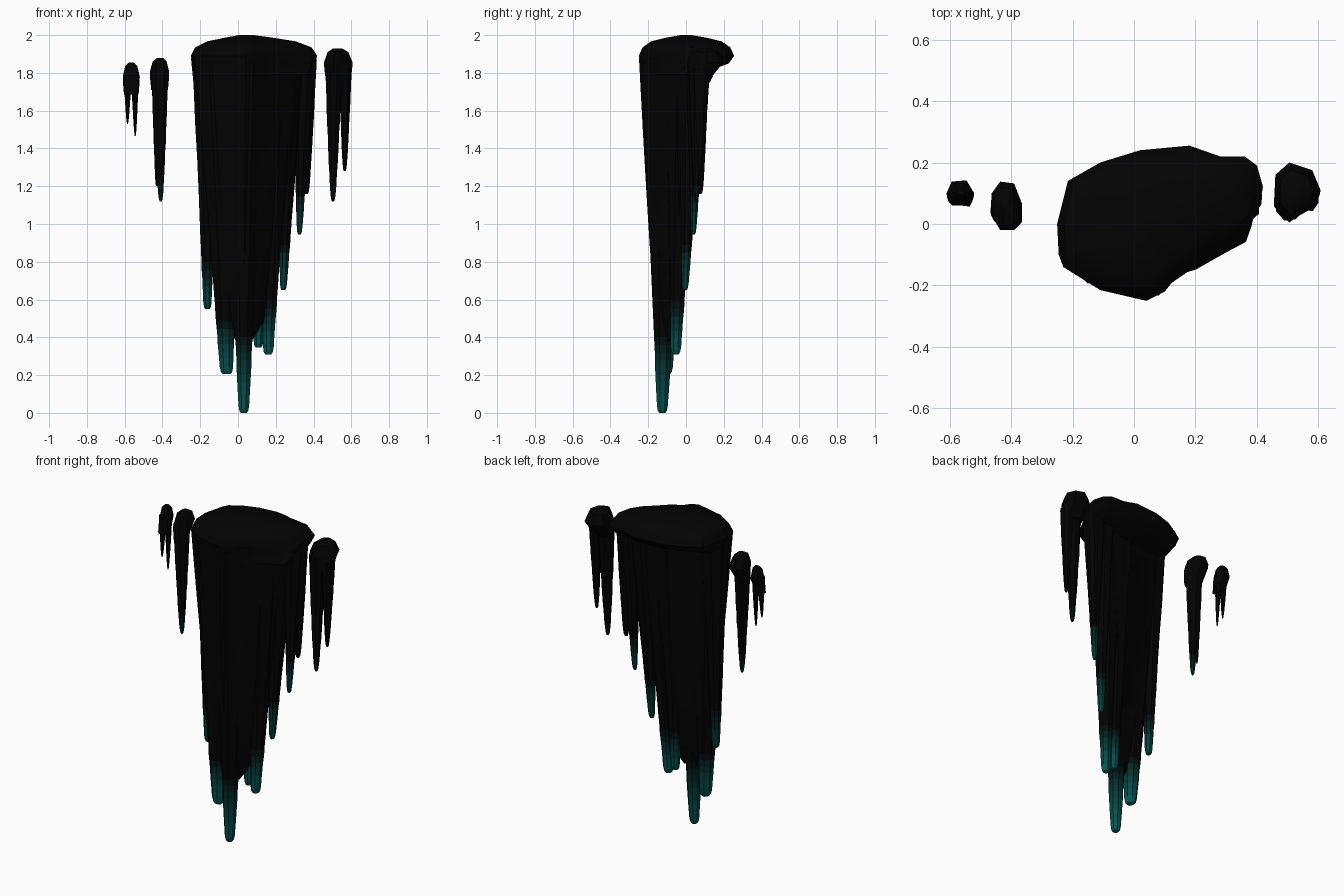
import bpy, bmesh, math, random
from mathutils import Vector

if "Cube" in bpy.data.objects:
    bpy.data.objects.remove(bpy.data.objects["Cube"])
random.seed(4)

# Black-to-teal ramp for the tips
STEPS = 12
MATS = []
for i in range(STEPS):
    t = (i / (STEPS - 1)) ** 1.3
    m = bpy.data.materials.new("drip_tone_%d" % i)
    m.diffuse_color = (0.0008 + 0.001 * t, 0.0008 + 0.115 * t, 0.0008 + 0.11 * t, 1)
    m.use_nodes = True
    m.node_tree.nodes["Principled BSDF"].inputs["Base Color"].default_value = m.diffuse_color
    MATS.append(m)


def loft(name, rings, tones=None):
    """Closed skin through rings of equal point count."""
    bm = bmesh.new()
    vr = [[bm.verts.new(p) for p in r] for r in rings]
    n = len(vr[0])
    for k in range(len(vr) - 1):
        for i in range(n):
            j = (i + 1) % n
            f = bm.faces.new((vr[k][i], vr[k][j], vr[k + 1][j], vr[k + 1][i]))
            f.material_index = tones[k] if tones else 0
    bm.faces.new(vr[0])
    bm.faces.new(vr[-1]).material_index = tones[-1] if tones else 0
    bmesh.ops.recalc_face_normals(bm, faces=bm.faces)
    me = bpy.data.meshes.new(name)
    bm.to_mesh(me)
    bm.free()
    for m in MATS:
        me.materials.append(m)
    ob = bpy.data.objects.new(name, me)
    bpy.context.collection.objects.link(ob)
    return ob


def drip(root, rad, tip, tip_r, glow=0.0, strength=1.0, power=1.0, n=8):
    """Tapered irregular drip; glow = height of the teal fade above the tip."""
    a, b = Vector(root), Vector(tip)
    length = a.z - b.z
    jit = [random.uniform(0.94, 1.03) for _ in range(n)]
    hs = {0.0, 0.012, 0.45 * length, 0.6 * length, 0.75 * length, length}
    hs |= {0.04 * i for i in range(1, 11)}
    hs = sorted((h for h in hs if h <= length), reverse=True)
    rings, tones = [], []
    for h in hs:
        t = h / length
        c = b.lerp(a, t)
        k = {0.0: 0.6, 0.012: 0.88}.get(h, 1.0)
        w = 1.0 + (random.uniform(-0.03, 0.03) if 0.05 < t < 0.95 else 0)
        rx = (tip_r + (rad[0] - tip_r) * t ** power) * k * w
        ry = (tip_r + (rad[1] - tip_r) * t ** power) * k * w
        rings.append([(c.x + rx * jit[i] * math.cos(math.tau * (i + .5) / n),
                       c.y + ry * jit[i] * math.sin(math.tau * (i + .5) / n), c.z)
                      for i in range(n)])
        g = max(0.0, 1 - h / glow) * strength if glow else 0
        tones.append(round(g * (STEPS - 1)))
    return loft("drip", rings, tones[:-1])


def cap(outline, centre, levels):
    """Rounded lump: outline scaled about a centre; levels = (sx, sy, z, y shift)."""
    cx, cy = centre
    return loft("cap", [[(cx + (x - cx) * sx, cy + (y - cy) * sy + dy, z)
                         for x, y in outline] for sx, sy, z, dy in levels])


def fuse(name, parts):
    """Union all parts into one named object."""
    base = parts[0]
    base.name = base.data.name = name
    bpy.ops.object.select_all(action='DESELECT')
    bpy.context.view_layer.objects.active = base
    base.select_set(True)
    for p in parts[1:]:
        md = base.modifiers.new("union", 'BOOLEAN')
        md.operation, md.solver, md.object = 'UNION', 'EXACT', p
        bpy.ops.object.modifier_apply(modifier=md.name)
        bpy.data.objects.remove(p)
    bpy.ops.object.shade_smooth_by_angle(angle=math.radians(35))
    return base


# Main mass: overhanging cap
outline = [(-.25, 0), (-.245, -.10), (-.23, -.14), (-.11, -.215), (.04, -.25), (.10, -.22),
           (.14, -.17), (.22, -.13), (.33, -.03), (.40, .03), (.42, .12), (.40, .19),
           (.36, .22), (.28, .22), (.18, .255), (.02, .24), (-.11, .20), (-.215, .14)]
main_cap = cap(outline, (.04, .0), [
    (.12, .12, 2.0, 0), (.40, .45, 1.985, 0), (.70, .74, 1.967, 0), (.92, .92, 1.935, 0),
    (1, 1, 1.89, 0), (.965, .92, 1.85, -.008), (.90, .56, 1.79, -.075)])

# Front curtain that joins the drips, shrinking downward
core_lo = [(-.085, -.08), (-.085, -.115), (-.03, -.14), (.03, -.16), (.09, -.12),
           (.13, -.09), (.15, -.06), (.14, -.04), (.08, -.05), (-.02, -.07)]
core_hi = [(-.249, -.02), (-.23, -.135), (-.11, -.212), (.04, -.249), (.11, -.20),
           (.22, -.125), (.34, -.01), (.36, .06), (.18, .085), (-.17, .035)]
rings = [[(lx + (hx - lx) * t ** .8, ly + (hy - ly) * t ** .8, .50 + 1.38 * t)
          for (lx, ly), (hx, hy) in zip(core_lo, core_hi)] for t in (1, .85, .7, .5, .3, .15, 0)]
rings.append([(.03 + (x - .03) * .35, -.10 + (y + .10) * .35, .38) for x, y in core_lo])
core = loft("core", rings)

main_drips = [
    ((.03, -.10, 1.85), (.13, .14), (.03, -.125, 0), .029, .46),
    ((-.10, -.08, 1.84), (.13, .12), (-.06, -.105, .205), .036, .32),
    ((-.165, -.045, 1.86), (.082, .09), (-.162, -.065, .55), .022, .26, .8),
    ((.12, -.01, 1.85), (.10, .095), (.108, -.05, .345), .026, .26),
    ((.20, -.01, 1.84), (.10, .10), (.16, -.055, .31), .028, .3),
    ((.275, .035, 1.86), (.08, .085), (.24, -.005, .65), .018, .28, .8),
    ((.345, .06, 1.85), (.066, .067), (.325, .04, .945), .014, .25, .7),
    ((.383, .08, 1.87), (.036, .045), (.362, .075, 1.16), .014, 0, 0, .75)]
fuse("main_icicle_mass", [main_cap, core] + [drip(*d) for d in main_drips])


def small_cluster(name, outline, centre, top, drips):
    levels = [(.3, .3, top, 0), (.72, .75, top - .02, 0), (1, 1, top - .075, 0),
              (.96, .8, top - .115, -.015), (.86, .52, top - .17, -.03)]
    fuse(name, [cap(outline, centre, levels)] + [drip(*d, power=.78) for d in drips])


# Side clusters
small_cluster("right_small_icicles",
              [(.455, .06), (.46, .16), (.505, .20), (.58, .175), (.607, .11), (.585, .06), (.505, .005)],
              (.525, .10), 1.93,
              [((.507, .065, 1.84), (.048, .058), (.503, .055, 1.12), .011, .12, .15),
               ((.568, .085, 1.82), (.036, .045), (.565, .075, 1.28), .009)])
small_cluster("left_small_icicle",
              [(-.467, .04), (-.463, .10), (-.435, .138), (-.39, .132), (-.364, .065),
               (-.364, .01), (-.39, -.02), (-.435, -.02)],
              (-.413, .055), 1.88,
              [((-.413, .035, 1.80), (.048, .055), (-.409, .03, 1.12), .010, .16, .4),
               ((-.436, .04, 1.78), (.024, .035), (-.43, .04, 1.20), .007)])
small_cluster("far_left_tiny_icicles",
              [(-.61, .10), (-.593, .138), (-.545, .142), (-.52, .10), (-.53, .07), (-.555, .075), (-.595, .075)],
              (-.565, .105), 1.855,
              [((-.584, .093, 1.79), (.023, .022), (-.585, .085, 1.53), .004),
               ((-.546, .093, 1.79), (.022, .022), (-.544, .085, 1.465), .004)])
